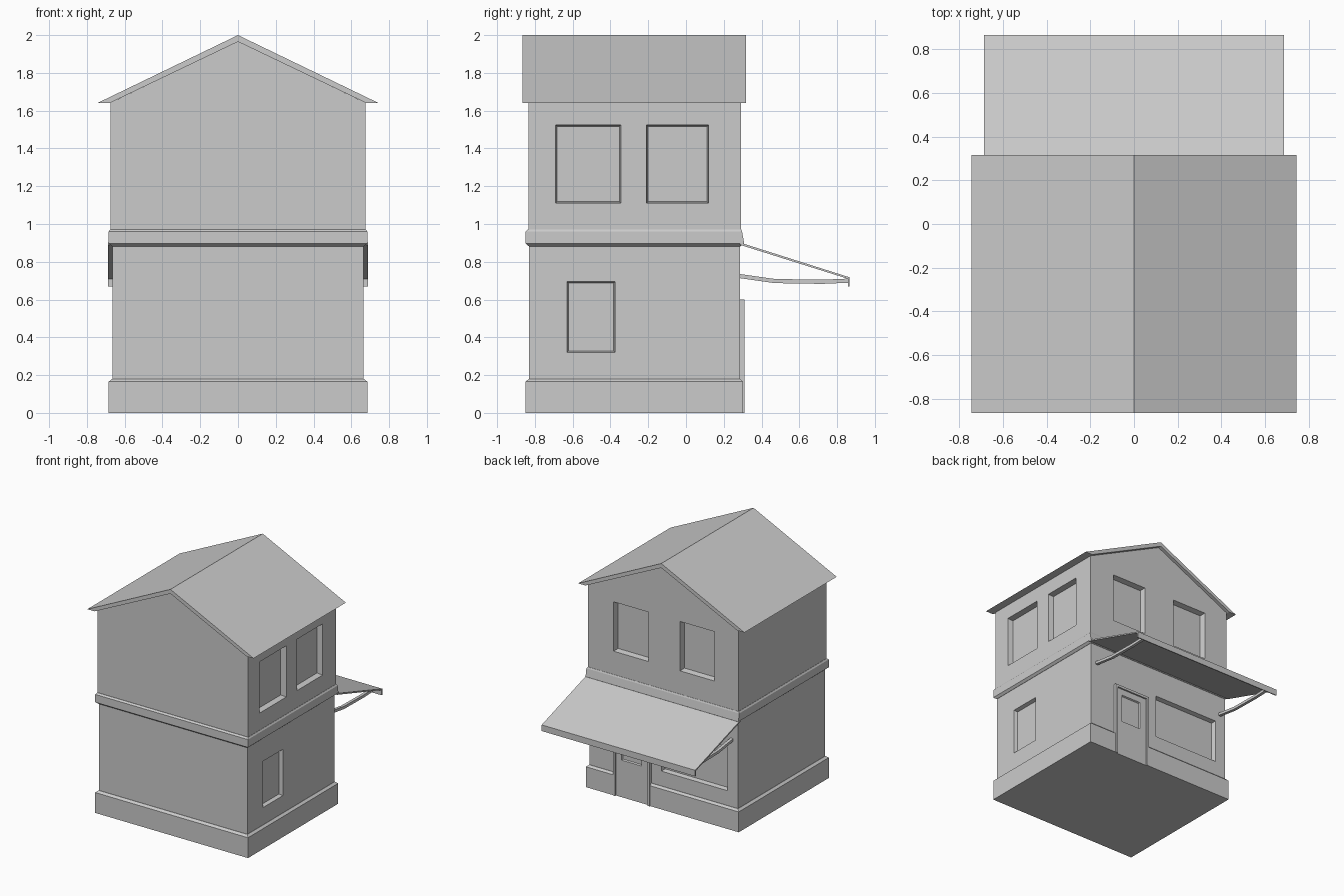
import bpy, bmesh
from mathutils import Vector

cube = bpy.data.objects.get("Cube")
if cube:
    bpy.data.objects.remove(cube)

grey = bpy.data.materials.new("plain grey")
grey.use_nodes = True
tone = (0.6, 0.6, 0.6, 1)
grey.diffuse_color = tone
grey.node_tree.nodes["Principled BSDF"].inputs["Base Color"].default_value = tone


def make(name, loops):
    """Closed solid lofted through loops of equal length."""
    bm = bmesh.new()
    rings = [[bm.verts.new(p) for p in loop] for loop in loops]
    n = len(rings[0])
    for a, b in zip(rings, rings[1:]):
        for i in range(n):
            j = (i + 1) % n
            bm.faces.new((a[i], a[j], b[j], b[i]))
    bm.faces.new(rings[0])
    bm.faces.new(rings[-1])
    bmesh.ops.recalc_face_normals(bm, faces=bm.faces)
    mesh = bpy.data.meshes.new(name)
    bm.to_mesh(mesh)
    bm.free()
    mesh.materials.append(grey)
    obj = bpy.data.objects.new(name, mesh)
    bpy.context.collection.objects.link(obj)
    return obj


def tiers(name, levels):
    """Stack of rectangles (x half width, y front, y back, z)."""
    return make(name, [[(-x, a, z), (x, a, z), (x, b, z), (-x, b, z)]
                       for x, a, b, z in levels])


def box(name, x0, x1, y0, y1, z0, z1):
    return make(name, [[(x0, y0, z), (x1, y0, z), (x1, y1, z), (x0, y1, z)]
                       for z in (z0, z1)])


def extrude_x(name, profile, x0, x1):
    return make(name, [[(x, y, z) for y, z in profile] for x in (x0, x1)])


def extrude_y(name, profile, y0, y1):
    return make(name, [[(x, y, z) for x, z in profile] for y in (y0, y1)])


def recess(wall, axis, surface, a0, a1, z0, z1, depth):
    """Sink a slightly tapered opening into a wall facing +x or +y."""
    loops = []
    for d, t in ((0.05, 0), (0, 0), (-depth, 0.008)):
        corners = [(a0 + t, z0 + t), (a1 - t, z0 + t), (a1 - t, z1 - t), (a0 + t, z1 - t)]
        s = surface + d
        loops.append([(s, a, z) if axis == "x" else (a, s, z) for a, z in corners])
    cut(wall, make("opening_cutter", loops))


def cut(target, cutter):
    cutter.hide_render = True
    mod = target.modifiers.new("cut", "BOOLEAN")
    mod.operation = "DIFFERENCE"
    mod.solver = "EXACT"
    mod.object = cutter
    bpy.context.view_layer.update()
    graph = bpy.context.evaluated_depsgraph_get()
    mesh = bpy.data.meshes.new_from_object(target.evaluated_get(graph))
    target.modifiers.clear()
    target.data = mesh
    bpy.data.objects.remove(cutter)


# Ground floor with a side window and a shop window
lower = tiers("ground_floor_walls", [(0.665, -0.83, 0.285, 0.0), (0.665, -0.83, 0.285, 0.9)])
recess(lower, "x", 0.665, -0.63, -0.375, 0.32, 0.695, 0.03)
recess(lower, "y", 0.285, -0.57, 0.02, 0.30, 0.655, 0.035)

# Plinth, interrupted at the door
plinth = tiers("plinth", [(0.685, -0.85, 0.303, 0.0), (0.685, -0.85, 0.303, 0.165),
                          (0.667, -0.832, 0.287, 0.18)])
cut(plinth, box("door_gap", 0.11, 0.44, 0.2, 0.4, -0.1, 0.3))

# Door with jambs, lintel and a sunken pane
panel = box("door_panel", 0.12, 0.43, 0.27, 0.296, 0.0, 0.59)
recess(panel, "y", 0.296, 0.19, 0.37, 0.30, 0.53, 0.015)
box("door_jamb_left", 0.42, 0.44, 0.27, 0.309, 0.0, 0.60)
box("door_jamb_right", 0.11, 0.13, 0.27, 0.309, 0.0, 0.60)
box("door_lintel", 0.13, 0.42, 0.27, 0.309, 0.58, 0.60)

# Upper floor with gables, two windows on each of two walls
upper = extrude_y("upper_floor_walls", [(-0.675, 0.95), (0.675, 0.95), (0.675, 1.642),
                                        (0, 1.966), (-0.675, 1.642)], -0.835, 0.29)
for a0, a1 in ((-0.69, -0.345), (-0.21, 0.12)):
    recess(upper, "x", 0.675, a0, a1, 1.11, 1.525, 0.045)
for a0, a1 in ((-0.46, -0.15), (0.135, 0.445)):
    recess(upper, "y", 0.29, a0, a1, 1.16, 1.56, 0.045)

# Band between the floors
tiers("floor_band", [(0.667, -0.832, 0.287, 0.882), (0.685, -0.85, 0.308, 0.897),
                     (0.685, -0.85, 0.297, 0.96), (0.677, -0.837, 0.292, 0.972)])

# Roof
extrude_y("roof", [(-0.745, 1.64), (0, 2.0), (0.745, 1.64), (0.68, 1.64),
                   (0, 1.965), (-0.68, 1.64)], -0.865, 0.317)

# Awning with its hanging edge
extrude_x("awning", [(0.285, 0.902), (0.865, 0.718), (0.865, 0.668), (0.857, 0.668),
                     (0.857, 0.710), (0.285, 0.890)], -0.688, 0.688)

# Bent awning arms
path = [Vector(p) for p in ((0.28, 0.725), (0.47, 0.698), (0.72, 0.694), (0.86, 0.700))]
arm_profile = [(p.x, p.y + 0.011) for p in path] + [(p.x, p.y - 0.011) for p in reversed(path)]
for side, x in (("left", 0.61), ("right", -0.61)):
    extrude_x("awning_arm_" + side, arm_profile, x - 0.012, x + 0.012)
